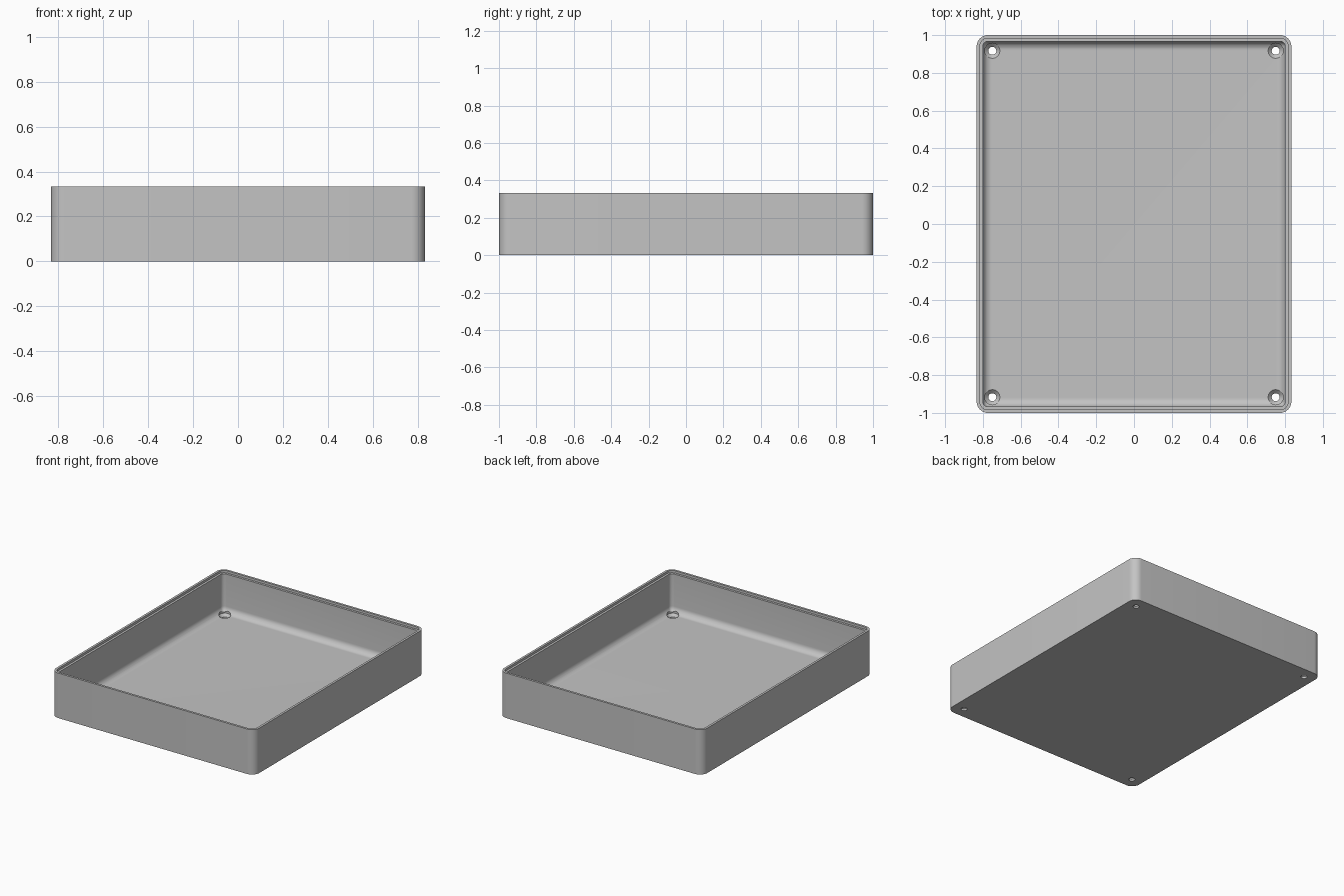
import bpy, bmesh, math

HALF_X, HALF_Y, HEIGHT = 0.833, 1.0, 0.333
CORNER, FLOOR, WALL, FILLET = 0.06, 0.033, 0.033, 0.045
LIP = 0.0167

cube = bpy.data.objects.get("Cube")
if cube:
    bpy.data.objects.remove(cube, do_unlink=True)

grey = bpy.data.materials.new("plain grey")
grey.use_nodes = True
color = (0.55, 0.55, 0.55, 1)
grey.diffuse_color = color
grey.node_tree.nodes["Principled BSDF"].inputs["Base Color"].default_value = color


def rounded_ring(bm, inset, z, steps=10):
    """Ring of vertices around a rounded rectangle."""
    r = max(CORNER - inset, 0.008)
    cx, cy = HALF_X - inset - r, HALF_Y - inset - r
    ring = []
    for quarter, (sx, sy) in enumerate([(1, 1), (-1, 1), (-1, -1), (1, -1)]):
        for i in range(steps + 1):
            a = (quarter + i / steps) * math.pi / 2
            ring.append(bm.verts.new((sx * cx + r * math.cos(a), sy * cy + r * math.sin(a), z)))
    return ring


def circle_ring(bm, r, z, sides=32):
    angles = [2 * math.pi * i / sides for i in range(sides)]
    return [bm.verts.new((r * math.cos(a), r * math.sin(a), z)) for a in angles]


def loft(name, make_ring, profile):
    """Closed solid through a stack of rings, capped at both ends."""
    bm = bmesh.new()
    rings = [make_ring(bm, *point) for point in profile]
    for a, b in zip(rings, rings[1:]):
        for i in range(len(a)):
            j = (i + 1) % len(a)
            bm.faces.new((a[i], a[j], b[j], b[i]))
    bm.faces.new(rings[0][::-1])
    bm.faces.new(rings[-1])
    bmesh.ops.recalc_face_normals(bm, faces=bm.faces)
    mesh = bpy.data.meshes.new(name)
    bm.to_mesh(mesh)
    bm.free()
    mesh.materials.append(grey)
    obj = bpy.data.objects.new(name, mesh)
    bpy.context.collection.objects.link(obj)
    return obj


# Tray: outer wall, stepped rim, inner wall, floor fillet
profile = [(0, 0), (0, HEIGHT), (LIP, HEIGHT), (LIP, HEIGHT - LIP), (WALL, HEIGHT - LIP)]
for i in range(9):
    a = i / 8 * math.pi / 2
    profile.append((WALL + FILLET * (1 - math.cos(a)), FLOOR + FILLET * (1 - math.sin(a))))
tray = loft("tray", rounded_ring, profile)

# Countersunk screw holes in the corners
cutters = []
for sx in (-1, 1):
    for sy in (-1, 1):
        cutter = loft("screw_hole_cutter", circle_ring,
                      [(0.021, -0.05), (0.021, 0.014), (0.04, FLOOR), (0.04, 0.1)])
        cutter.location = (sx * 0.75, sy * 0.917, 0)
        cutter.hide_render = True
        cutters.append(cutter)
        cut = tray.modifiers.new("screw_hole", "BOOLEAN")
        cut.operation = "DIFFERENCE"
        cut.solver = "EXACT"
        cut.object = cutter

bpy.context.view_layer.objects.active = tray
tray.select_set(True)
for cut in list(tray.modifiers):
    bpy.ops.object.modifier_apply(modifier=cut.name)
for cutter in cutters:
    bpy.data.objects.remove(cutter, do_unlink=True)
bpy.ops.object.shade_smooth_by_angle(angle=math.radians(30))
